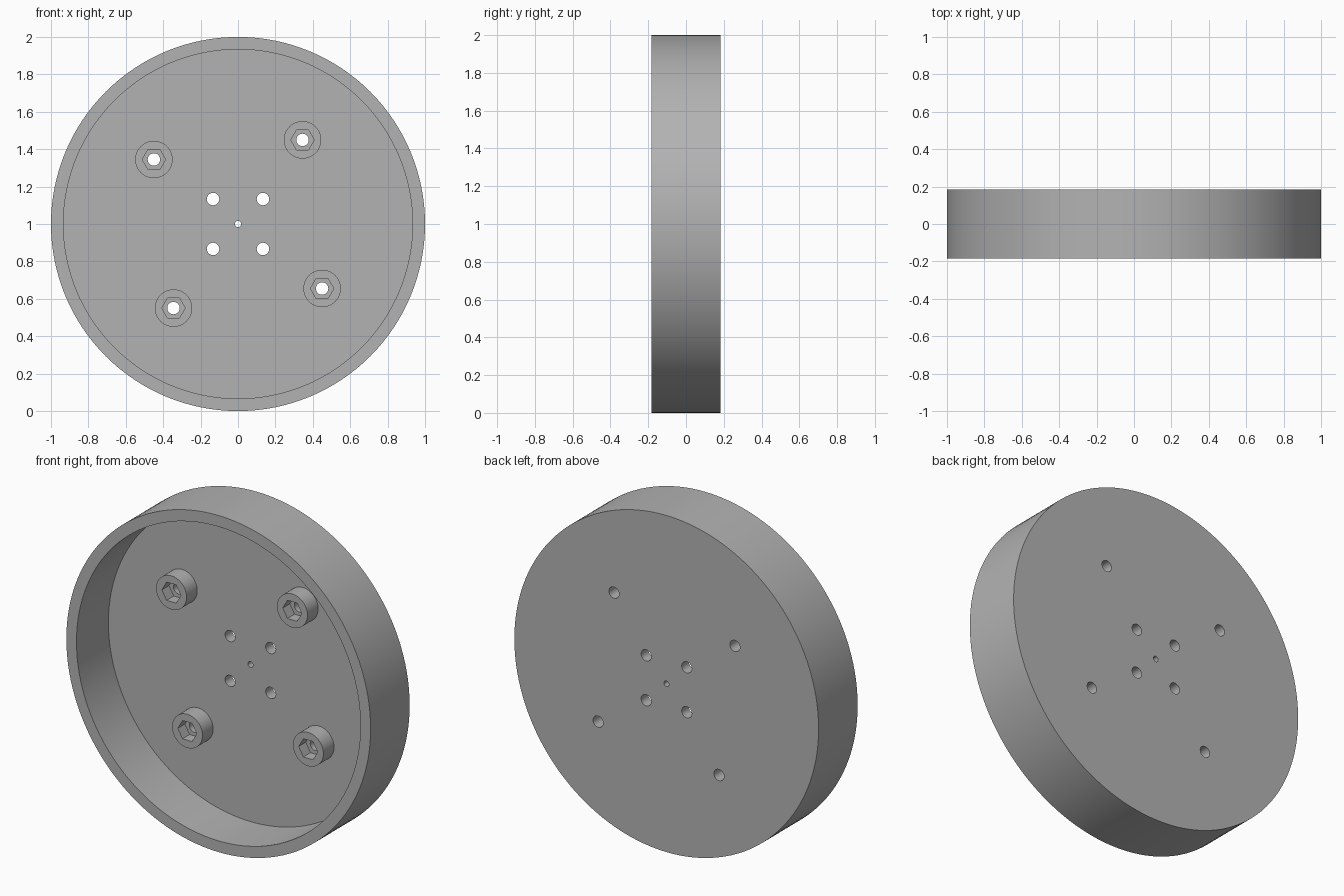
import bpy, math
from mathutils import Matrix, Vector

if "Cube" in bpy.data.objects:
    bpy.data.objects.remove(bpy.data.objects["Cube"], do_unlink=True)

# Main dimensions
UNIT = 1 / 15
HALF_DEPTH = 2.75 * UNIT
FRONT, BACK = -HALF_DEPTH, HALF_DEPTH
FLOOR = BACK - UNIT
BOSS_FRONT = FLOOR - 1.5 * UNIT
POCKET_END = BOSS_FRONT + UNIT

grey = bpy.data.materials.new("plain grey")
grey.use_nodes = True
GREY = (0.45, 0.45, 0.45, 1)
grey.diffuse_color = GREY
grey.node_tree.nodes["Principled BSDF"].inputs["Base Color"].default_value = GREY


def cylinder(name, x, z, radius, y0, y1, sides=48):
    """Cylinder along y; a corner points to +x."""
    bpy.ops.mesh.primitive_cylinder_add(vertices=sides, radius=radius, depth=y1 - y0)
    ob = bpy.context.object
    ob.name = name
    turn = Matrix.Rotation(math.pi / 2, 4, "X") @ Matrix.Rotation(math.pi / 2, 4, "Z")
    ob.data.transform(turn)
    ob.location = (x, (y0 + y1) / 2, 1 + z)
    ob.data.materials.append(grey)
    return ob


def cut(ob, cutters):
    """Subtract each cutter, then remove it."""
    for cutter in cutters:
        bpy.context.view_layer.update()
        mod = ob.modifiers.new("cut", "BOOLEAN")
        mod.operation, mod.solver, mod.object = "DIFFERENCE", "EXACT", cutter
        bpy.context.view_layer.objects.active = ob
        bpy.ops.object.modifier_apply(modifier=mod.name)
        bpy.data.objects.remove(cutter, do_unlink=True)


def smooth(ob):
    bpy.ops.object.select_all(action="DESELECT")
    ob.select_set(True)
    bpy.context.view_layer.objects.active = ob
    bpy.ops.object.shade_smooth_by_angle(angle=math.radians(30))


def bolt_hole(x, z, radius=0.5 * UNIT):
    return cylinder("hole_cutter", x, z, radius, FRONT - 0.1, BACK + 0.1, 32)


# Boss centres, a quarter turn apart
angles = [math.radians(52.5 + 90 * i) for i in range(4)]
centres = [(8.5 * UNIT * math.cos(a), 8.5 * UNIT * math.sin(a)) for a in angles]

# Round dish, open at the front, with all holes drilled through its floor
dish = cylinder("dish", 0, 0, 1, FRONT, BACK, 128)
cut(dish, [cylinder("cavity_cutter", 0, 0, 14 * UNIT, FRONT - 0.1, FLOOR, 128)])
cut(dish, [bolt_hole(x, z) for x, z in centres])
cut(dish, [bolt_hole(sx * 2 * UNIT, sz * 2 * UNIT) for sx in (-1, 1) for sz in (-1, 1)])
cut(dish, [bolt_hole(0, 0, 0.25 * UNIT)])
smooth(dish)

# Raised bosses with a hexagonal nut pocket and a through hole
for i, (x, z) in enumerate(centres):
    boss = cylinder(f"boss_{i + 1}", x, z, 1.5 * UNIT, BOSS_FRONT, FLOOR)
    pocket = cylinder("pocket_cutter", x, z, 0.0625, BOSS_FRONT - 0.1, POCKET_END, 6)
    cut(boss, [pocket, bolt_hole(x, z)])
    smooth(boss)
